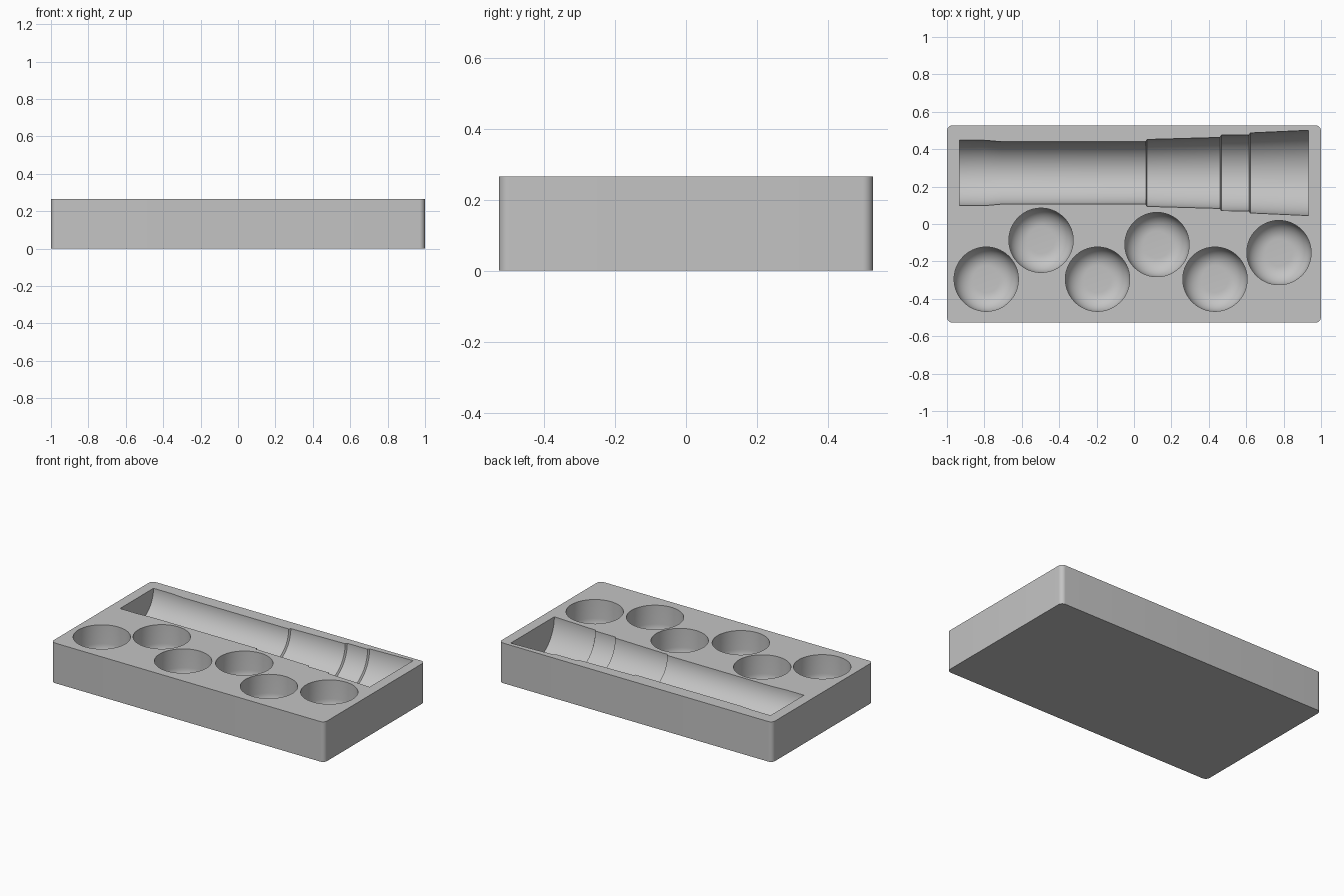
import bpy
import bmesh
import math
from mathutils import Matrix, Vector

cube = bpy.data.objects.get("Cube")
if cube:
    bpy.data.objects.remove(cube, do_unlink=True)

LENGTH, WIDTH, HEIGHT = 2.0, 1.054, 0.265
CORNER = 0.03

grey = bpy.data.materials.new("plain_grey")
grey.use_nodes = True
colour = (0.55, 0.55, 0.55, 1)
grey.diffuse_color = colour
grey.node_tree.nodes["Principled BSDF"].inputs["Base Color"].default_value = colour


def make_object(name, bm):
    bmesh.ops.recalc_face_normals(bm, faces=bm.faces)
    mesh = bpy.data.meshes.new(name)
    bm.to_mesh(mesh)
    bm.free()
    mesh.materials.append(grey)
    obj = bpy.data.objects.new(name, mesh)
    bpy.context.collection.objects.link(obj)
    return obj


def lathe(name, profile, matrix, segments=96):
    """Closed solid of revolution about local z from (radius, height) points."""
    bm = bmesh.new()
    rings = []
    for r, h in profile:
        angles = [(i + 0.5) * math.tau / segments for i in range(segments)]
        rings.append([bm.verts.new((r * math.cos(a), r * math.sin(a), h)) for a in angles])
    for low, high in zip(rings, rings[1:]):
        for i in range(segments):
            j = (i + 1) % segments
            bm.faces.new((low[i], low[j], high[j], high[i]))
    bm.faces.new(rings[0])
    bm.faces.new(rings[-1])
    bm.transform(matrix)
    return make_object(name, bm)


# Tray block with rounded upright corners
bm = bmesh.new()
bmesh.ops.create_cube(bm, size=1)
bmesh.ops.scale(bm, vec=(LENGTH, WIDTH, HEIGHT), verts=bm.verts)
bmesh.ops.translate(bm, vec=(0, 0, HEIGHT / 2), verts=bm.verts)
upright = [e for e in bm.edges if abs(e.verts[0].co.z - e.verts[1].co.z) > 0.1]
bmesh.ops.bevel(bm, geom=upright, offset=CORNER, segments=10, profile=0.5, affect='EDGES')
tray = make_object("storage_tray", bm)

# Long stepped trough: half of a turned shape lying along x
trough_profile = [
    (0.175, -0.932), (0.175, -0.80), (0.167, -0.71), (0.167, 0.063),
    (0.179, 0.070), (0.190, 0.460), (0.202, 0.467), (0.203, 0.615),
    (0.214, 0.622), (0.228, 0.932),
]
lying = Matrix.Translation(Vector((0, 0.273, HEIGHT))) @ Matrix.Rotation(math.pi / 2, 4, 'Y')
cutters = [lathe("trough_cutter", trough_profile, lying)]

# Round pockets with a filleted floor
POCKET_R, FILLET, FLOOR = 0.172, 0.10, 0.04
pocket_profile = []
for i in range(13):
    a = i / 12 * math.pi / 2
    pocket_profile.append((POCKET_R - FILLET + FILLET * math.sin(a),
                           FLOOR + FILLET * (1 - math.cos(a))))
pocket_profile.append((POCKET_R, HEIGHT + 0.1))
pocket_centres = [(-0.79, -0.295), (-0.497, -0.087), (-0.195, -0.295),
                  (0.123, -0.11), (0.433, -0.295), (0.775, -0.153)]
for x, y in pocket_centres:
    cutters.append(lathe("pocket_cutter", pocket_profile, Matrix.Translation((x, y, 0)), 64))

# Cut the recesses out of the tray
bpy.ops.object.select_all(action='DESELECT')
tray.select_set(True)
bpy.context.view_layer.objects.active = tray
for cutter in cutters:
    cutter.hide_render = True
    cut = tray.modifiers.new("recess", 'BOOLEAN')
    cut.operation = 'DIFFERENCE'
    cut.solver = 'EXACT'
    cut.object = cutter
    bpy.ops.object.modifier_apply(modifier=cut.name)
    bpy.data.objects.remove(cutter, do_unlink=True)

bpy.ops.object.shade_smooth_by_angle(angle=math.radians(25))
